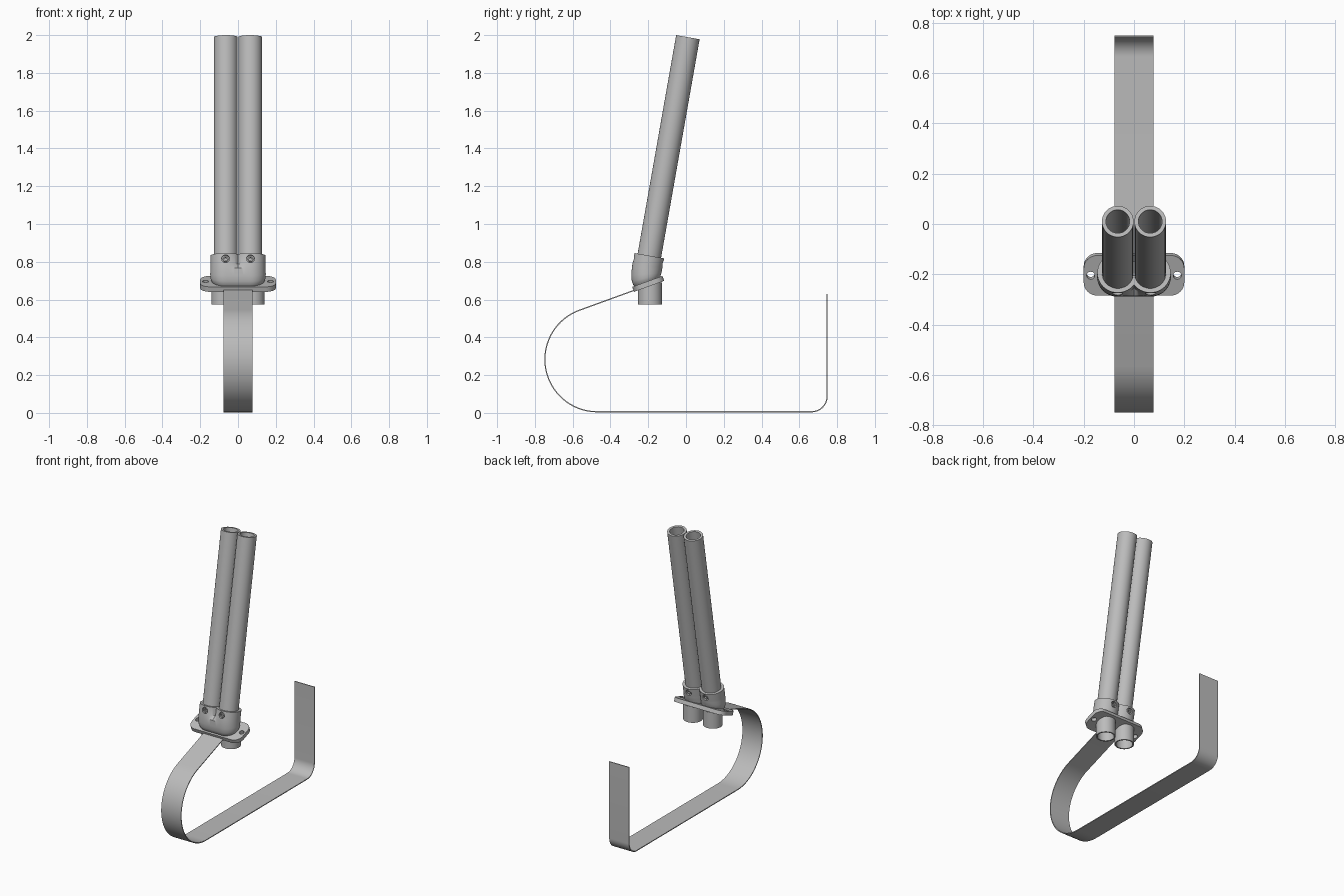
import bpy, bmesh
from math import sin, cos, pi, radians, acos
from mathutils import Vector, Matrix

cube = bpy.data.objects.get("Cube")
if cube:
    bpy.data.objects.remove(cube, do_unlink=True)

steel = bpy.data.materials.new("steel grey")
steel.use_nodes = True
GREY = (0.5, 0.5, 0.5, 1)
steel.diffuse_color = GREY
steel.node_tree.nodes["Principled BSDF"].inputs["Base Color"].default_value = GREY


def loft(name, rings, wrap=False):
    """Skin equal-sized rings of points; cap the ends or wrap round."""
    bm = bmesh.new()
    loops = [[bm.verts.new(p) for p in ring] for ring in rings]
    pairs = list(zip(loops, loops[1:]))
    if wrap:
        pairs.append((loops[-1], loops[0]))
    else:
        bm.faces.new(loops[0])
        bm.faces.new(loops[-1])
    for a, b in pairs:
        for i in range(len(a)):
            j = (i + 1) % len(a)
            bm.faces.new((a[i], a[j], b[j], b[i]))
    bmesh.ops.recalc_face_normals(bm, faces=bm.faces)
    mesh = bpy.data.meshes.new(name)
    bm.to_mesh(mesh)
    bm.free()
    mesh.materials.append(steel)
    obj = bpy.data.objects.new(name, mesh)
    bpy.context.collection.objects.link(obj)
    return obj


def circle(centre, tilt, r, n=48):
    rot = Matrix.Rotation(tilt, 3, 'X')
    return [Vector(centre) + rot @ Vector((r * cos(2 * pi * i / n), r * sin(2 * pi * i / n), 0))
            for i in range(n)]


def rod(name, a, b, tilt, r):
    return loft(name, [circle(a, tilt, r), circle(b, tilt, r)])


def pipe(name, a, b, tilt, r, bore):
    return loft(name, [circle(a, tilt, r), circle(b, tilt, r),
                       circle(b, tilt, bore), circle(a, tilt, bore)], wrap=True)


def select(obj):
    bpy.ops.object.select_all(action='DESELECT')
    obj.select_set(True)
    bpy.context.view_layer.objects.active = obj


def smooth(obj):
    select(obj)
    bpy.ops.object.shade_smooth_by_angle(angle=radians(32))


def cut(obj, cutters):
    for cutter in cutters:
        cutter.hide_render = True
        select(obj)
        mod = obj.modifiers.new("cut", 'BOOLEAN')
        mod.operation, mod.solver, mod.object = 'DIFFERENCE', 'EXACT', cutter
        bpy.ops.object.modifier_apply(modifier=mod.name)
        bpy.data.objects.remove(cutter, do_unlink=True)


LEAN, SLOPE = radians(-10), radians(20)
AXIS = Vector((0, -sin(LEAN), cos(LEAN)))
TUBE_X, STUB_X, STUB_Y = 0.0645, 0.078, -0.19


def on_tube(x, s):
    """Point on a leaning tube's axis, s below its top."""
    return Vector((x, 0.01, 1.989)) - AXIS * s


# Leaning tubes and the short upright stubs below them
for side, x in (("left", 1), ("right", -1)):
    smooth(pipe(side + "_tube", on_tube(x * TUBE_X, 1.22), on_tube(x * TUBE_X, 0), LEAN, 0.063, 0.047))
    smooth(pipe(side + "_stub", (x * STUB_X, STUB_Y, 0.575), (x * STUB_X, STUB_Y, 0.69), 0, 0.063, 0.054))


def twin_ring(y, z, tilt, r, c, fill):
    """Outline of two overlapping circles; fill closes the front notch."""
    half = acos(-c / r)
    pts = []
    for sx, n in ((1, 32), (-1, 32)):
        for i in range(n):
            t = -half + 2 * half * i / n
            px, py = sx * (c + r * cos(t)), sx * r * sin(t)
            if py < 0 and abs(px) < c:
                py += (-r - py) * fill
            pts.append((px, py, 0))
    rot = Matrix.Rotation(radians(tilt), 3, 'X')
    return [Vector((0, y, z)) + rot @ Vector(p) for p in pts]


# Twin socket bent between the tubes and the flange
socket = loft("socket", [twin_ring(*s) for s in (
    (-0.194, 0.832, -10, 0.080, 0.066, 0.1),
    (-0.204, 0.780, -9, 0.080, 0.066, 0.1),
    (-0.207, 0.762, -3, 0.080, 0.066, 1),
    (-0.209, 0.735, 5, 0.080, 0.067, 1),
    (-0.210, 0.715, 13, 0.079, 0.067, 1),
    (-0.207, 0.701, 18, 0.076, 0.066, 1),
    (-0.203, 0.688, 20, 0.068, 0.064, 1))])
cutters = []
for x in (-1, 1):
    cutters.append(rod("bore", on_tube(x * TUBE_X, 1.27), on_tube(x * TUBE_X, 1.1), LEAN, 0.0475))
    cutters.append(rod("bore", (x * STUB_X, STUB_Y, 0.6), (x * STUB_X, STUB_Y, 0.755), 0, 0.0475))
    mid = on_tube(x * 0.066, 1.205)
    across = Vector((0, cos(LEAN), sin(LEAN)))
    for d in (-1, 1):
        cutters.append(rod("screw_hole", mid + across * d * 0.058, mid + across * d * 0.12,
                           LEAN + pi / 2, 0.021))
        screw = pipe("set_screw", mid + across * d * 0.056, mid + across * d * 0.074,
                     LEAN + pi / 2, 0.015, 0.008)
        smooth(screw)
cut(socket, cutters)
smooth(socket)


# Sloping flange with rounded corners, bolt holes and bores
def flange_ring(h):
    rot = Matrix.Rotation(SLOPE, 3, 'X')
    pts = []
    for q, (sx, sy) in enumerate(((1, 1), (-1, 1), (-1, -1), (1, -1))):
        for i in range(9):
            t = (q + i / 8) * pi / 2
            pts.append((sx * 0.145 + 0.055 * cos(t), sy * 0.03 + 0.055 * sin(t), h))
    return [Vector((0, -0.2, 0.683)) + rot @ Vector(p) for p in pts]


flange = loft("flange", [flange_ring(-0.014), flange_ring(0.014)])
normal = Vector((0, -sin(SLOPE), cos(SLOPE))) * 0.05
cutters = []
for x in (-1, 1):
    bolt = Vector((x * 0.172, -0.2, 0.683))
    cutters.append(rod("bolt_hole", bolt - normal, bolt + normal, SLOPE, 0.016))
    cutters.append(rod("bore", (x * STUB_X, STUB_Y, 0.6), (x * STUB_X, STUB_Y, 0.8), 0, 0.0475))
cut(flange, cutters)
smooth(flange)

# Bent strap: slope down from the flange, round bend, flat base, upright end
THICK, WIDE = 0.006, 0.078


def arc(cy, cz, r, a, b, n):
    angles = [radians(a + (b - a) * i / n) for i in range(n + 1)]
    return [(cy + r * cos(t), cz + r * sin(t), cos(t), sin(t)) for t in angles]


path = [(-0.255, 0.659, cos(radians(110)), sin(radians(110)))]
path += arc(-0.47, 0.283, 0.28, 110, 270, 40)
path += arc(0.665, 0.088, 0.085, 270, 360, 14)
path += [(0.75, 0.63, 1, 0)]
strap = loft("strap", [[(x, y - ny * t, z - nz * t) for x, t in
                        ((-WIDE, 0), (WIDE, 0), (WIDE, THICK), (-WIDE, THICK))]
                       for y, z, ny, nz in path])
smooth(strap)
